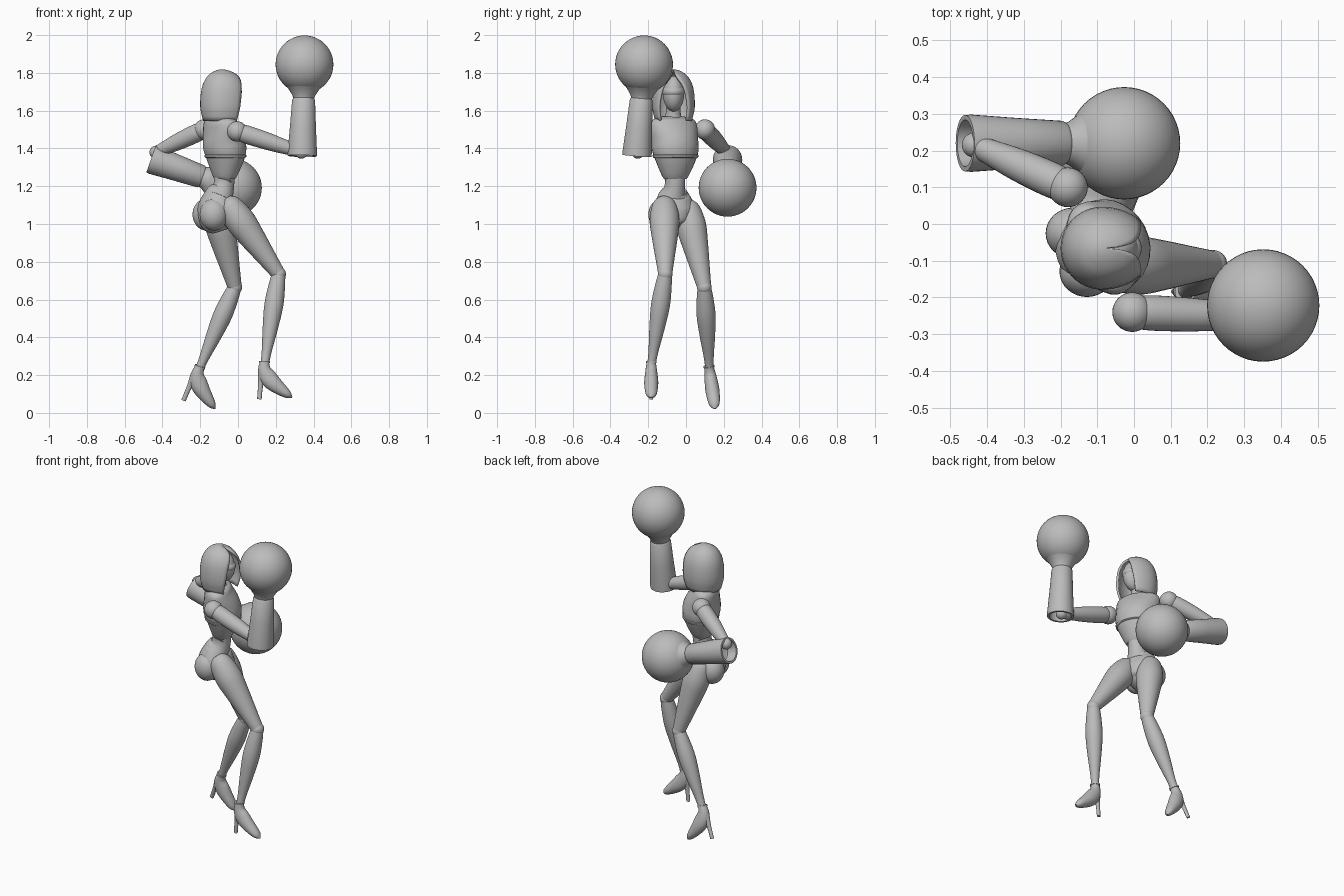
import bpy, bmesh, math
from mathutils import Vector, Matrix

default_cube = bpy.data.objects.get("Cube")
if default_cube:
    bpy.data.objects.remove(default_cube, do_unlink=True)

shade = (0.5, 0.5, 0.5, 1)
grey = bpy.data.materials.new("plain grey")
grey.use_nodes = True
grey.diffuse_color = shade
grey.node_tree.nodes["Principled BSDF"].inputs["Base Color"].default_value = shade


def finish(name, bm, angle=45):
    bmesh.ops.recalc_face_normals(bm, faces=bm.faces)
    mesh = bpy.data.meshes.new(name)
    bm.to_mesh(mesh)
    bm.free()
    mesh.materials.append(grey)
    part = bpy.data.objects.new(name, mesh)
    bpy.context.collection.objects.link(part)
    bpy.ops.object.select_all(action='DESELECT')
    part.select_set(True)
    bpy.context.view_layer.objects.active = part
    bpy.ops.object.shade_smooth_by_angle(angle=math.radians(angle))
    return part


def skin(bm, rings, closed=True):
    """Bridge neighbouring rings with quads."""
    for lower, upper in zip(rings, rings[1:]):
        count = len(lower)
        for i in range(count if closed else count - 1):
            j = (i + 1) % count
            bm.faces.new((lower[i], lower[j], upper[j], upper[i]))


def spline(stations, steps):
    """Smooth curve through tuples of any length."""
    points = [Vector(s) for s in stations]
    points = [points[0] * 2 - points[1], *points, points[-1] * 2 - points[-2]]
    curve = []
    for a, b, c, d in zip(points, points[1:], points[2:], points[3:]):
        for k in range(steps):
            t = k / steps
            curve.append(b + (c - a) * t / 2 + (a - b * 2.5 + c * 2 - d / 2) * t ** 2
                         + (b * 3 - a - c * 3 + d) * t ** 3 / 2)
    return curve + [points[-2]]


def ring_angles(sides):
    return [math.tau * k / sides for k in range(sides)]


def loft(name, stations, matrix, sides=28, steps=4):
    """Oval body along a path; a station is x, z, half width, half depth."""
    path = spline(stations, steps)
    bm = bmesh.new()
    rings = []
    for i, (x, z, width, depth) in enumerate(path):
        before, after = path[max(i - 1, 0)], path[min(i + 1, len(path) - 1)]
        slope = math.atan2(after[0] - before[0], after[1] - before[1])
        rings.append([bm.verts.new(matrix @ Vector((x + depth * math.cos(a) * math.cos(slope),
                                                    width * math.sin(a),
                                                    z - depth * math.cos(a) * math.sin(slope))))
                      for a in ring_angles(sides)])
    skin(bm, rings)
    bm.faces.new(rings[0])
    bm.faces.new(rings[-1])
    return finish(name, bm)


def turned(name, start, end, profile, steps=4, sides=32):
    """Round part between two points; the profile lists fraction of length and radius."""
    start, axis = Vector(start), Vector(end) - Vector(start)
    rotation = axis.to_track_quat('Z', 'Y')
    bm = bmesh.new()
    rings = [[bm.verts.new(start + axis * t + rotation @ Vector((r * math.cos(a), r * math.sin(a), 0)))
              for a in ring_angles(sides)] for t, r in spline(profile, steps)]
    skin(bm, rings)
    bm.faces.new(rings[0])
    bm.faces.new(rings[-1])
    return finish(name, bm)


def ball(name, centre, radii, segments=32):
    if not isinstance(radii, tuple):
        radii = (radii, radii, radii)
    bm = bmesh.new()
    bmesh.ops.create_uvsphere(bm, u_segments=segments, v_segments=segments // 2, radius=1,
                              matrix=Matrix.Translation(centre) @ Matrix.Diagonal((*radii, 1)))
    return finish(name, bm)


def posed(origin, degrees, axis):
    return Matrix.Translation(origin) @ Matrix.Rotation(math.radians(degrees), 4, axis)


# Torso, twisted towards its left
chest_pose = posed((-.08, -.062, 0), 27, 'Z')
hip_pose = posed((-.1, -.06, 0), 20, 'Z')
loft("chest", [(.01, 1.24, .05, .04), (.01, 1.25, .07, .06), (.015, 1.37, .122, .105),
               (.005, 1.44, .128, .108), (-.01, 1.51, .135, .085), (-.015, 1.55, .12, .07),
               (-.015, 1.57, .06, .04)], chest_pose)
loft("chest_band", [(.015, 1.35, .119, .1), (.015, 1.355, .124, .107),
                    (.015, 1.365, .125, .108), (.015, 1.37, .12, .1)], chest_pose, steps=1)
loft("waist", [(.01, 1.3, .06, .06), (.005, 1.2, .053, .055), (-.02, 1.14, .08, .075)], chest_pose)
loft("pelvis", [(.015, 1.18, .06, .06), (0, 1.15, .085, .078), (-.01, 1.08, .112, .105),
                (0, 1, .075, .095), (.01, .965, .035, .05)], hip_pose)
for side, sign in (("left", 1), ("right", -1)):
    ball(side + "_seat", hip_pose @ Vector((-.05, .055 * sign, 1.05)), (.075, .07, .085))

# Neck, face and mask
turned("neck", (-.095, -.068, 1.53), (-.075, -.067, 1.64), [(0, .065), (.4, .042), (1, .036)])
ball("face", (-.055, -.066, 1.69), (.07, .056, .095))
ball("eye_mask", (-.055, -.066, 1.7), (.076, .061, .04))

# Hood: a stack of arcs left open towards the face; each is height, scale, half opening
bm = bmesh.new()
arcs = []
for height, scale, gap in spline([(1.545, .86, .072), (1.62, 1, .08), (1.72, .93, .06),
                                  (1.78, .68, .02), (1.808, .36, .004), (1.818, .1, .001)], 3):
    first = math.asin(gap / (scale * .113))
    arc = []
    for k in range(33):
        a = first + (math.tau - first * 2) * k / 32
        reach = .14 if math.cos(a) > 0 else .113
        arc.append(bm.verts.new((scale * reach * math.cos(a) - .087,
                                 scale * .113 * math.sin(a) - .066, height)))
    arcs.append(arc)
skin(bm, arcs, closed=False)
bm.faces.new(arcs[-1])
hood = finish("hood", bm)
thickness = hood.modifiers.new("thickness", 'SOLIDIFY')
thickness.thickness = .012
thickness.offset = -1

# Arms: tapered upper arm, hollow cuffed forearm that flares into a round fist
upper_arm = [(0, .041), (.15, .048), (.5, .045), (.8, .036), (1, .028)]
forearm = [(.15, .04), (.13, .06), (0, .064), (0, .077), (.04, .078), (.32, .069), (.61, .061),
           (.63, .055), (.66, .06), (.73, .082), (.78, .107), (.83, .126)]
for side, shoulder, elbow, cuff, fist in (
        ("right", (-.005, -.24, 1.49), (.335, -.255, 1.38), (.34, -.26, 1.36), (.352, -.222, 1.845)),
        ("left", (-.18, .1, 1.5), (-.435, .215, 1.38), (-.46, .22, 1.345), (-.027, .22, 1.192))):
    ball(side + "_shoulder", shoulder, .054)
    turned(side + "_upper_arm", shoulder, elbow, upper_arm)
    ball(side + "_elbow", elbow, .034)
    turned(side + "_forearm", cuff, fist, forearm, steps=1)
    ball(side + "_fist", fist, .153, segments=48)

# Legs: thigh, knee, shin and a high-heeled shoe tipped about the ankle
thigh = [(0, .035), (.08, .064), (.28, .079), (.5, .069), (.75, .053), (1, .037)]
shin = [(0, .036), (.15, .045), (.35, .05), (.6, .04), (.85, .026), (1, .022)]
shoe = [(0, .02, .024, .024), (0, -.02, .03, .034), (.018, -.06, .035, .045),
        (.055, -.1, .037, .041), (.12, -.15, .028, .023), (.146, -.168, .005, .004)]
heel = [(-.008, -.035, .022, .028), (-.02, -.1, .012, .014), (-.027, -.178, .009, .012)]
for side, hip, knee, ankle, pitch, splay in (
        ("right", (-.07, -.115, 1.13), (.215, -.11, .735), (.14, -.184, .25), 0, 0),
        ("left", (-.125, 0, 1.12), (-.017, .097, .665), (-.208, .125, .225), 18, 8)):
    turned(side + "_thigh", hip, knee, thigh)
    ball(side + "_knee", knee, .039)
    turned(side + "_shin", knee, ankle, shin)
    foot_pose = posed(ankle, splay, 'X') @ posed((0, 0, 0), pitch, 'Y')
    loft(side + "_shoe", shoe, foot_pose)
    loft(side + "_heel", heel, foot_pose, sides=16)
    turned(side + "_ankle_cuff", foot_pose @ Vector((0, 0, .015)), foot_pose @ Vector((0, 0, .025)),
           [(0, .02), (0, .029), (1, .029), (1, .02)], steps=1)
